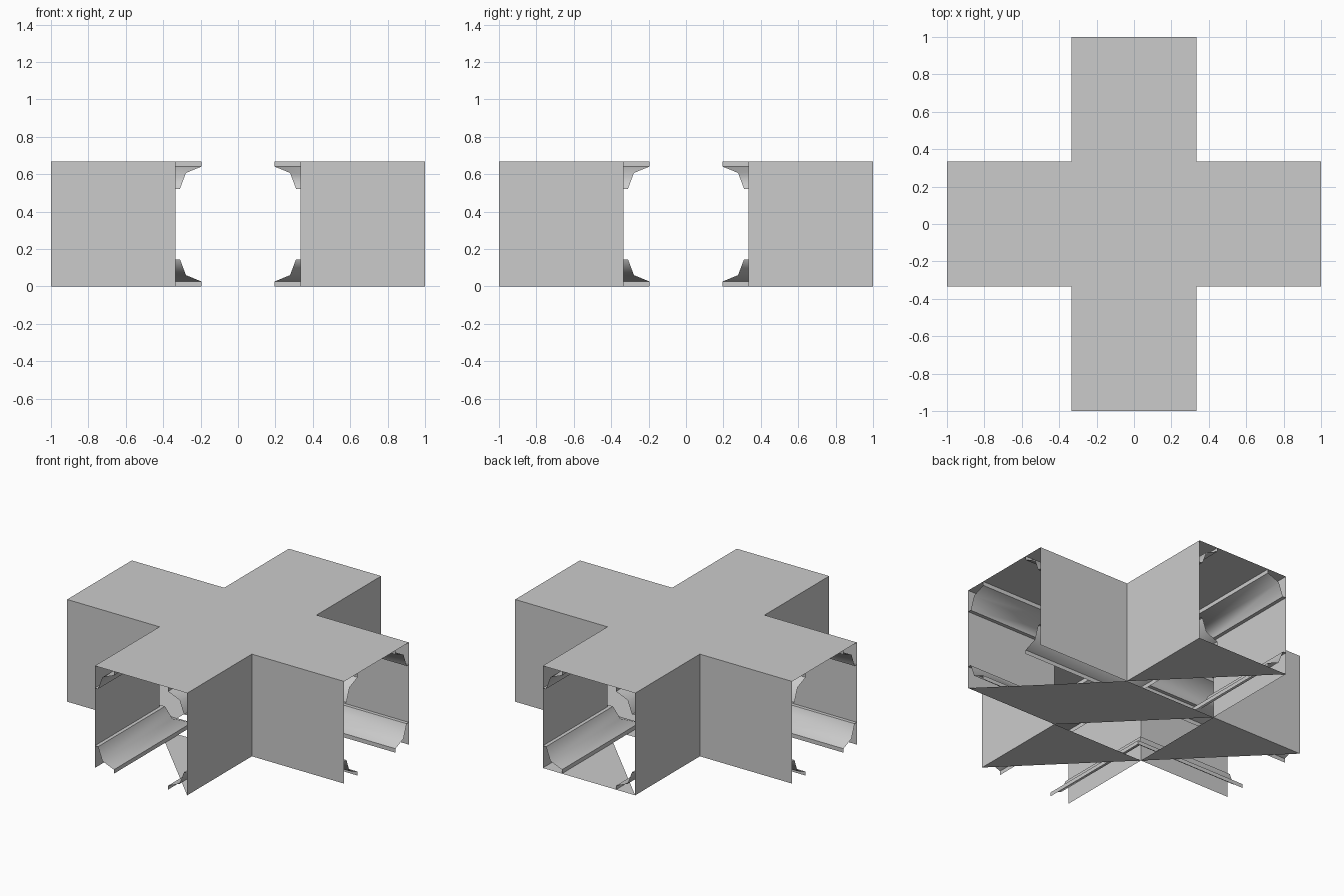
import bpy, math

if "Cube" in bpy.data.objects:
    bpy.data.objects.remove(bpy.data.objects["Cube"])

A = 1 / 3       # corridor half width
H = 2 / 3       # corridor height


def make(name, verts, faces, smooth=False):
    me = bpy.data.meshes.new(name)
    me.from_pydata(verts, [], faces)
    me.update()
    ob = bpy.data.objects.new(name, me)
    bpy.context.collection.objects.link(ob)
    if smooth:
        bpy.ops.object.select_all(action='DESELECT')
        ob.select_set(True)
        bpy.context.view_layer.objects.active = ob
        bpy.ops.object.shade_smooth_by_angle(angle=math.radians(60))
    return ob


# Roof: centre square and four arms
corners = [(-A, -A), (A, -A), (A, A), (-A, A)]
roof_v, roof_f = [], []
for cx, cy in [(0, 0), (H, 0), (-H, 0), (0, H), (0, -H)]:
    n = len(roof_v)
    roof_v += [(cx + x, cy + y, H) for x, y in corners]
    roof_f.append((n, n + 1, n + 2, n + 3))
make("roof", roof_v, roof_f)

# Floor: one remaining triangle in each square (grid units of a corridor width)
tris = [
    [(.5, .5), (-.5, .5), (.5, -.5)],         # centre
    [(1.5, -.5), (.5, .5), (.5, -.5)],        # right arm
    [(-.5, .5), (-1.5, .5), (-.5, -.5)],      # left arm
    [(.5, .5), (.5, 1.5), (-.5, 1.5)],        # back arm
    [(.5, -.5), (-.5, -.5), (.5, -1.5)],      # front arm
]
make("floor", [(x * H, y * H, 0) for t in tris for x, y in t],
     [(3 * i, 3 * i + 1, 3 * i + 2) for i in range(len(tris))])

# Edge trim section: (distance from wall, distance from floor or roof)
trim = [(0, .145), (.023, .145), (.055, .06), (.138, .026), (.138, 0)]


def corner_path(d, sx, sy):
    """L-shaped path parallel to the walls of one inner corner."""
    return [(sx, sy * (A - d)), (sx * (A - d), sy * (A - d)), (sx * (A - d), sy)]


def sweep(name, section, sx, sy, smooth):
    verts = [(x, y, z) for d, z in section for x, y in corner_path(d, sx, sy)]
    faces = []
    for i in range(len(section) - 1):
        for j in range(2):
            a = 3 * i + j
            faces.append((a, a + 1, a + 4, a + 3))
    make(name, verts, faces, smooth)


# Walls and trims around each of the four corners
for sx, xn in ((1, "right"), (-1, "left")):
    for sy, yn in ((1, "back"), (-1, "front")):
        tag = yn + "_" + xn
        sweep("wall_" + tag, [(0, 0), (0, H)], sx, sy, False)
        sweep("lower_trim_" + tag, trim, sx, sy, True)
        sweep("upper_trim_" + tag, [(d, H - h) for d, h in trim], sx, sy, True)
